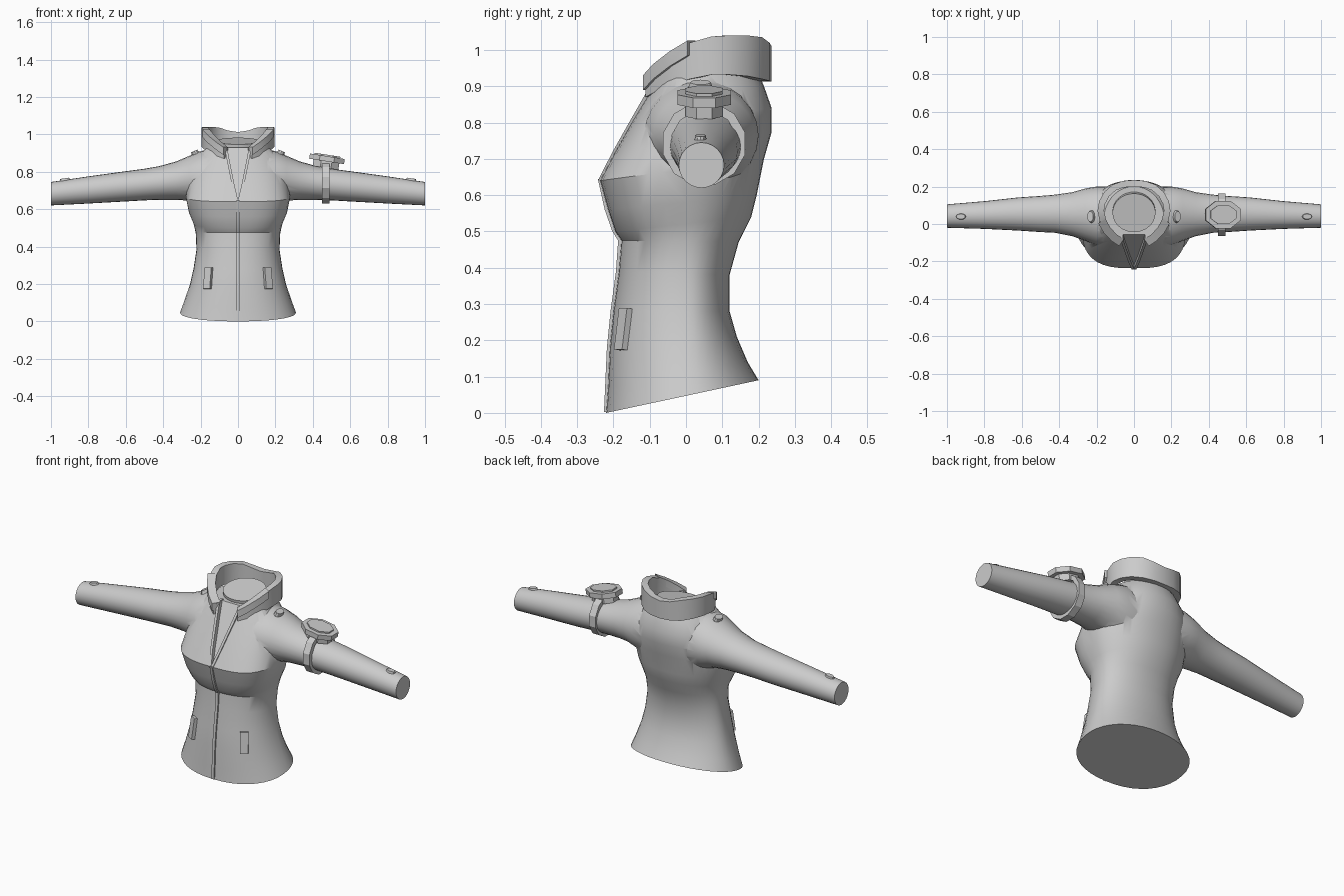
import bpy, bmesh, math
from mathutils import Vector, Matrix

if "Cube" in bpy.data.objects:
    bpy.data.objects.remove(bpy.data.objects["Cube"], do_unlink=True)

grey = bpy.data.materials.new("light grey cloth")
grey.use_nodes = True
grey.diffuse_color = (0.6, 0.6, 0.6, 1)
grey.node_tree.nodes["Principled BSDF"].inputs["Base Color"].default_value = (0.6, 0.6, 0.6, 1)


def finish(name, bm, angle=30):
    bmesh.ops.recalc_face_normals(bm, faces=bm.faces)
    mesh = bpy.data.meshes.new(name)
    bm.to_mesh(mesh)
    bm.free()
    mesh.materials.append(grey)
    obj = bpy.data.objects.new(name, mesh)
    bpy.context.collection.objects.link(obj)
    smooth(obj, angle)
    return obj


def smooth(obj, angle):
    bpy.ops.object.select_all(action='DESELECT')
    obj.select_set(True)
    bpy.context.view_layer.objects.active = obj
    bpy.ops.object.shade_smooth_by_angle(angle=math.radians(angle))


def loft(name, rings, angle=30):
    """Skin a list of closed rings and cap both ends."""
    bm = bmesh.new()
    loops = [[bm.verts.new(p) for p in ring] for ring in rings]
    n = len(loops[0])
    for a, b in zip(loops, loops[1:]):
        for i in range(n):
            j = (i + 1) % n
            bm.faces.new((a[i], a[j], b[j], b[i]))
    bm.faces.new(loops[0])
    bm.faces.new(loops[-1])
    return finish(name, bm, angle)


def prism(name, sides, size, height, matrix, top=1.0):
    """Squashed prism or disc placed by a matrix."""
    bm = bmesh.new()
    bmesh.ops.create_cone(bm, cap_ends=True, segments=sides, radius1=1, radius2=top, depth=height)
    bm.transform(matrix @ Matrix.Diagonal((size[0], size[1], 1, 1)))
    return finish(name, bm)


def boolean(obj, other, operation):
    mod = obj.modifiers.new(operation.lower(), 'BOOLEAN')
    mod.object, mod.operation, mod.solver = other, operation, 'EXACT'
    bpy.context.view_layer.objects.active = obj
    bpy.ops.object.modifier_apply(modifier=mod.name)
    bpy.data.objects.remove(other, do_unlink=True)


def power(v, n):
    return math.copysign(abs(v) ** (2 / n), v)


# Torso: front height, front y, back height, back y, half width, front squareness
def body_ring(zf, yf, zb, yb, w, n):
    ring = []
    for i in range(40):
        t = math.tau * i / 40
        c, s = math.cos(t), math.sin(t)
        k = n if s < 0 else 2.1
        y = power(s, k) * (yb if s > 0 else -yf)
        ring.append((w * power(c, k), y, zf + (zb - zf) * (y - yf) / (yb - yf)))
    return ring


torso = loft("jacket_body", [body_ring(*r) for r in (
    (0, -.22, .09, .20, .31, 2.2),
    (.07, -.215, .14, .17, .287, 2.2),
    (.18, -.21, .21, .14, .257, 2.2),
    (.28, -.20, .28, .12, .238, 2.2),
    (.39, -.185, .38, .12, .222, 2.2),
    (.475, -.178, .47, .145, .226, 2.3),
    (.50, -.195, .54, .18, .237, 2.6),
    (.56, -.215, .60, .195, .262, 2.8),
    (.64, -.237, .70, .215, .28, 2.9),
    (.72, -.195, .77, .235, .27, 2.6),
    (.80, -.15, .84, .236, .25, 2.3),
    (.87, -.11, .90, .215, .21, 2.1),
    (.93, -.075, .935, .20, .165, 2))])


# Sleeves: x, y range, z range
def sleeve_ring(side, x, y0, y1, z0, z1):
    return [(side * x,
             (y0 + y1) / 2 + (y1 - y0) / 2 * math.cos(math.tau * i / 24),
             (z0 + z1) / 2 + (z1 - z0) / 2 * math.sin(math.tau * i / 24)) for i in range(24)]


for side in (1, -1):
    sleeve = loft("sleeve", [sleeve_ring(side, *r) for r in (
        (.13, -.12, .20, .60, .925), (.20, -.115, .20, .62, .91),
        (.26, -.09, .19, .645, .885), (.33, -.065, .17, .65, .855),
        (.42, -.047, .157, .65, .83), (.50, -.043, .15, .647, .816),
        (.62, -.035, .142, .64, .80), (.80, -.026, .122, .63, .775),
        (1, -.02, .105, .62, .745))])
    boolean(torso, sleeve, 'UNION')

# Recessed V opening at the throat
opening = loft("opening_cutter", [
    [(-.004, -.4, .64), (.004, -.4, .64), (.004, -.225, .64), (-.004, -.225, .64)],
    [(-.065, -.4, .96), (.065, -.4, .96), (.065, -.04, .96), (-.065, -.04, .96)]])
boolean(torso, opening, 'DIFFERENCE')
smooth(torso, 35)

# Neck plug with a slightly tilted flat top
prism("neck_plug", 32, (.115, .105), .12,
      Matrix.Translation((0, .07, .905)) @ Matrix.Rotation(math.radians(10), 4, 'X'))


# Standing collar: x, y, bottom, top along half of its path
def band(name, half, thick, lean=.0):
    path = [Vector(p) for p in half]
    path += [Vector((-p[0], p[1], p[2], p[3])) for p in reversed(half) if p[0] > 0]
    return strip(name, path, thick, lean)


def strip(name, path, thick, lean=0):
    rings = []
    for i, p in enumerate(path):
        along = (path[min(i + 1, len(path) - 1)] - path[max(i - 1, 0)]).to_2d()
        out = Vector((along.y, -along.x)).normalized()
        base, edge = p.to_2d(), p.to_2d() + out * lean
        inner = [base - out * thick, edge - out * thick]
        rings.append([(*base, p.z), (*edge, p.w), (*inner[1], p.w), (*inner[0], p.z)])
    return loft(name, rings)


collar = [(.075, -.112, .87, .925), (.115, -.085, .885, .955), (.155, -.04, .905, .99),
          (.182, .01, .92, 1.02), (.195, .07, .932, 1.037), (.187, .12, .932, 1.04),
          (.16, .17, .928, 1.04), (.115, .21, .92, 1.035), (.06, .23, .915, 1.02),
          (0, .235, .913, 1.012)]
band("collar", collar, .035)

# Folded tabs on both front ends of the collar
for side in (1, -1):
    tab = [Vector((side * x * 1.05, y - .006, t - .035, t + .006)) for x, y, b, t in collar[:4]]
    strip("collar_tab", tab if side > 0 else tab[::-1], .045)


# Front placket following the torso profile, then the two opening edges
def ribbon(name, points, width, depth):
    return loft(name, [[(x - width, y, z), (x + width, y, z),
                        (x + width, y + depth, z), (x - width, y + depth, z)] for x, y, z in points])


ribbon("zip_placket", [(0, -.226, .003), (0, -.218, .18), (0, -.208, .28), (0, -.193, .39),
                       (0, -.187, .475), (0, -.203, .5), (0, -.224, .56), (0, -.243, .645)],
       .008, .02)
for side in (1, -1):
    ribbon("opening_edge", [(side * .005, -.243, .64), (side * .024, -.202, .72),
                            (side * .04, -.157, .80), (side * .054, -.117, .87),
                            (side * .066, -.08, .935)], .007, .035)

# Pocket welts, shoulder studs and cuff studs
for side in (1, -1):
    turn = Matrix.Rotation(side * math.radians(32), 4, 'Z') @ Matrix.Rotation(math.radians(-8), 4, 'X')
    bm = bmesh.new()
    bmesh.ops.create_cube(bm, size=1)
    bm.transform(Matrix.Translation((side * .157, -.168, .23)) @ turn
                 @ Matrix.Diagonal((.042, .03, .115, 1)))
    finish("pocket_welt", bm)
    prism("shoulder_stud", 12, (.022, .035), .02,
          Matrix.Translation((side * .23, .04, .902)) @ Matrix.Rotation(side * .4, 4, 'Y'), .8)
    prism("cuff_stud", 12, (.03, .018), .02,
          Matrix.Translation((side * .925, .04, .755)) @ Matrix.Rotation(side * .15, 4, 'Y'), .8)

# Arm strap: open hoop round the left sleeve
bm = bmesh.new()
hoop = []
for i in range(12):
    t = math.tau * (i + .5) / 12
    hoop.append([bm.verts.new((x, .05 + r * math.cos(t), .742 + r * math.sin(t)))
                 for x, r in ((.45, .117), (.49, .117), (.49, .092), (.45, .092))])
for i in range(12):
    a, b = hoop[i], hoop[(i + 1) % 12]
    for j in range(4):
        k = (j + 1) % 4
        bm.faces.new((a[j], a[k], b[k], b[j]))
finish("arm_strap", bm, 20)

# Arm device: eight-sided case with a raised face
tilt = Matrix.Translation((.475, .05, .865)) @ Matrix.Rotation(math.radians(9), 4, 'Y')
eighth = Matrix.Rotation(math.pi / 8, 4, 'Z')


def octagon(name, size, height, lift):
    prism(name, 8, (1, 1), height, tilt @ Matrix.Translation((0, 0, lift))
          @ Matrix.Diagonal((size[0], size[1], 1, 1)) @ eighth)


octagon("device_base", (.075, .055), .05, -.02)
octagon("device_case", (.102, .08), .028, .004)
octagon("device_face", (.075, .055), .012, .02)
